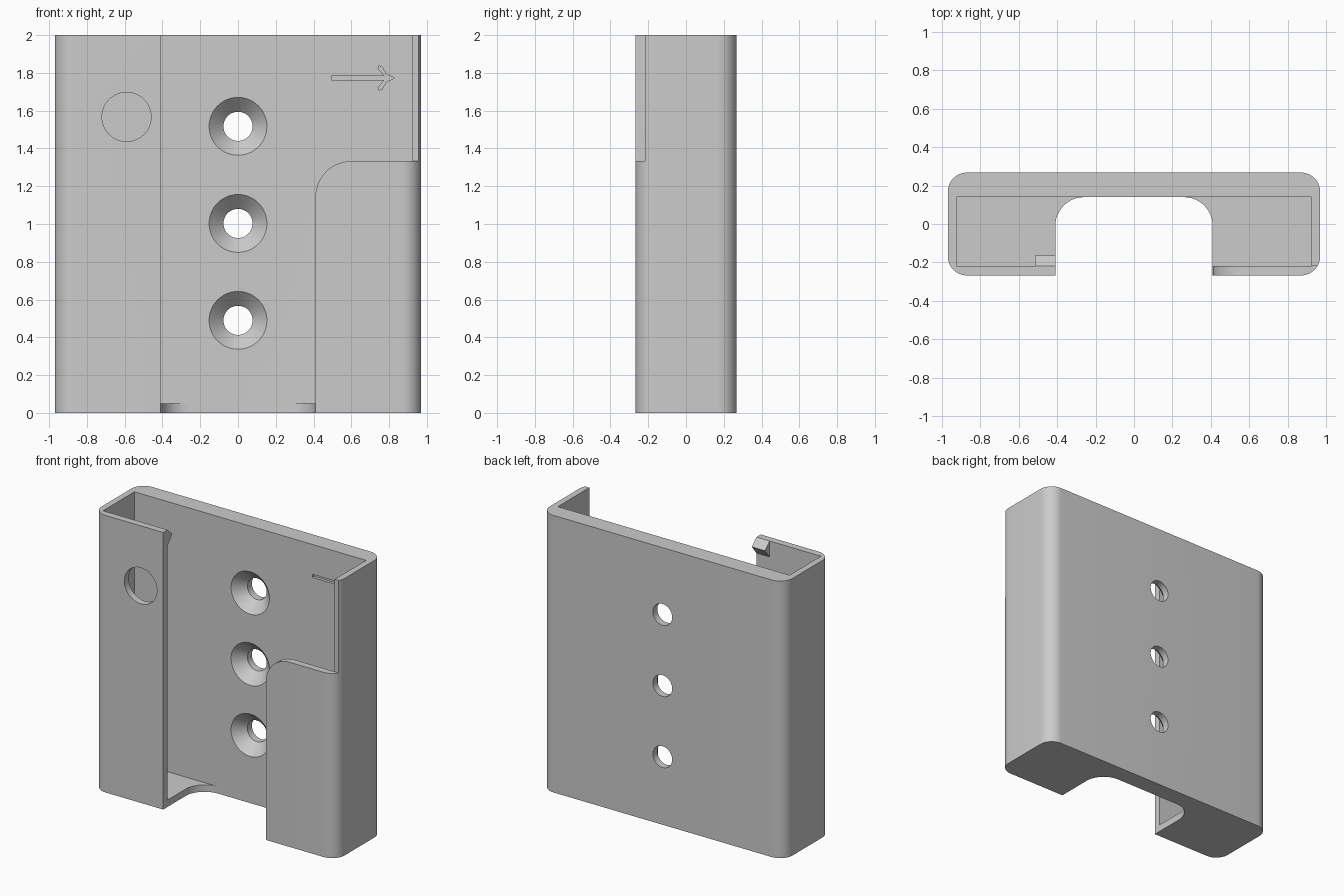
import bpy, bmesh, math
from mathutils import Vector

cube = bpy.data.objects.get("Cube")
if cube:
    bpy.data.objects.remove(cube, do_unlink=True)

grey = bpy.data.materials.new("plain grey")
grey.use_nodes = True
COLOUR = (0.6, 0.6, 0.6, 1)
grey.diffuse_color = COLOUR
grey.node_tree.nodes["Principled BSDF"].inputs["Base Color"].default_value = COLOUR

AXES = {"x": lambda u, v, w: (w, u, v),
        "y": lambda u, v, w: (u, w, v),
        "z": lambda u, v, w: (u, v, w)}


def outline(corners, steps=12):
    """Closed profile; a third value on a square corner is its fillet radius."""
    pts = []
    for i, c in enumerate(corners):
        p = Vector(c[:2])
        if len(c) < 3:
            pts.append(p)
            continue
        d1 = (Vector(corners[i - 1][:2]) - p).normalized()
        d2 = (Vector(corners[(i + 1) % len(corners)][:2]) - p).normalized()
        centre = p + (d1 + d2) * c[2]
        for k in range(steps + 1):
            t = math.pi / 2 * k / steps
            pts.append(centre - c[2] * (d2 * math.cos(t) + d1 * math.sin(t)))
    return pts


def box(x0, x1, y0, y1, *radius):
    return [(x, y, *radius) for x, y in ((x0, y0), (x1, y0), (x1, y1), (x0, y1))]


def make(name, bm):
    bmesh.ops.recalc_face_normals(bm, faces=bm.faces)
    mesh = bpy.data.meshes.new(name)
    bm.to_mesh(mesh)
    bm.free()
    mesh.materials.append(grey)
    ob = bpy.data.objects.new(name, mesh)
    bpy.context.collection.objects.link(ob)
    return ob


def prism(name, corners, w0, w1, axis="z"):
    bm = bmesh.new()
    pts = outline(corners)
    rings = [[bm.verts.new(AXES[axis](p.x, p.y, w)) for p in pts] for w in (w0, w1)]
    for ring in rings:
        bm.faces.new(ring)
    for i in range(len(pts)):
        bm.faces.new((rings[0][i - 1], rings[0][i], rings[1][i], rings[1][i - 1]))
    return make(name, bm)


def turned(name, x, z, stations, sides=48):
    """Round cutter along y from (y, radius) stations."""
    bm = bmesh.new()
    rings = []
    for y, r in stations:
        rings.append([bm.verts.new((x + r * math.cos(math.tau * k / sides), y,
                                    z + r * math.sin(math.tau * k / sides)))
                      for k in range(sides)])
    bm.faces.new(rings[0])
    bm.faces.new(rings[-1])
    for a, b in zip(rings, rings[1:]):
        for k in range(sides):
            bm.faces.new((a[k - 1], a[k], b[k], b[k - 1]))
    return make(name, bm)


def cut(target, cutter):
    cutter.hide_render = True
    mod = target.modifiers.new("cut", "BOOLEAN")
    mod.object, mod.operation, mod.solver = cutter, "DIFFERENCE", "EXACT"
    bpy.ops.object.select_all(action="DESELECT")
    bpy.context.view_layer.objects.active = target
    target.select_set(True)
    bpy.ops.object.modifier_apply(modifier=mod.name)
    bpy.data.objects.remove(cutter, do_unlink=True)


# Rounded case
W, D, H = 0.97, 0.268, 2.0
FRONT, BACK, FLOOR, SLOT = -0.218, 0.14, 0.05, 0.41
case = prism("holder_case", box(-W, W, -D, D, 0.1), 0, H)

# Open-topped pocket, then the front slot that also notches the floor
cut(case, prism("pocket", box(-0.925, 0.925, FRONT, BACK), FLOOR, H + 0.2))
cut(case, prism("slot", [(-SLOT, -0.5), (SLOT, -0.5), (SLOT, BACK, 0.15),
                         (-SLOT, BACK, 0.15)], -0.2, H + 0.2))

# Side window above the shorter front lip
cut(case, prism("window", [(1.1, 2.2), (0.35, 2.2), (0.35, 1.1), (SLOT, 1.1),
                           (SLOT, 1.333, 0.19), (1.1, 1.333)], -0.5, FRONT, "y"))

# Countersunk screw holes in the back wall
for z in (0.49, 1.003, 1.517):
    cut(case, turned("screw_hole", 0, z, [(BACK - 0.02, 0.173), (BACK + 0.077, 0.077),
                                          (0.4, 0.077)]))

# Round hole in the front lip
cut(case, turned("lip_hole", -0.59, 1.567, [(-0.4, 0.13), (-0.15, 0.13)]))

# Engraved arrow pointing sideways
half = [(0.495, 0.011), (0.775, 0.011), (0.742, 0.05), (0.745, 0.064),
        (0.762, 0.06), (0.785, 0.02)]
arrow = [(x, 1.773 + h) for x, h in half] + [(0.83, 1.773)]
arrow += [(x, 1.773 - h) for x, h in reversed(half)]
cut(case, prism("arrow", arrow, BACK - 0.03, BACK + 0.02, "y"))

# Small wedge-shaped latch inside the tall front lip
latch = prism("latch_wedge", [(FRONT, H), (-0.165, 1.95), (FRONT, 1.885)],
              -0.515, -SLOT, "x")

bpy.ops.object.select_all(action="DESELECT")
case.select_set(True)
bpy.context.view_layer.objects.active = case
bpy.ops.object.shade_smooth_by_angle(angle=math.radians(30))
